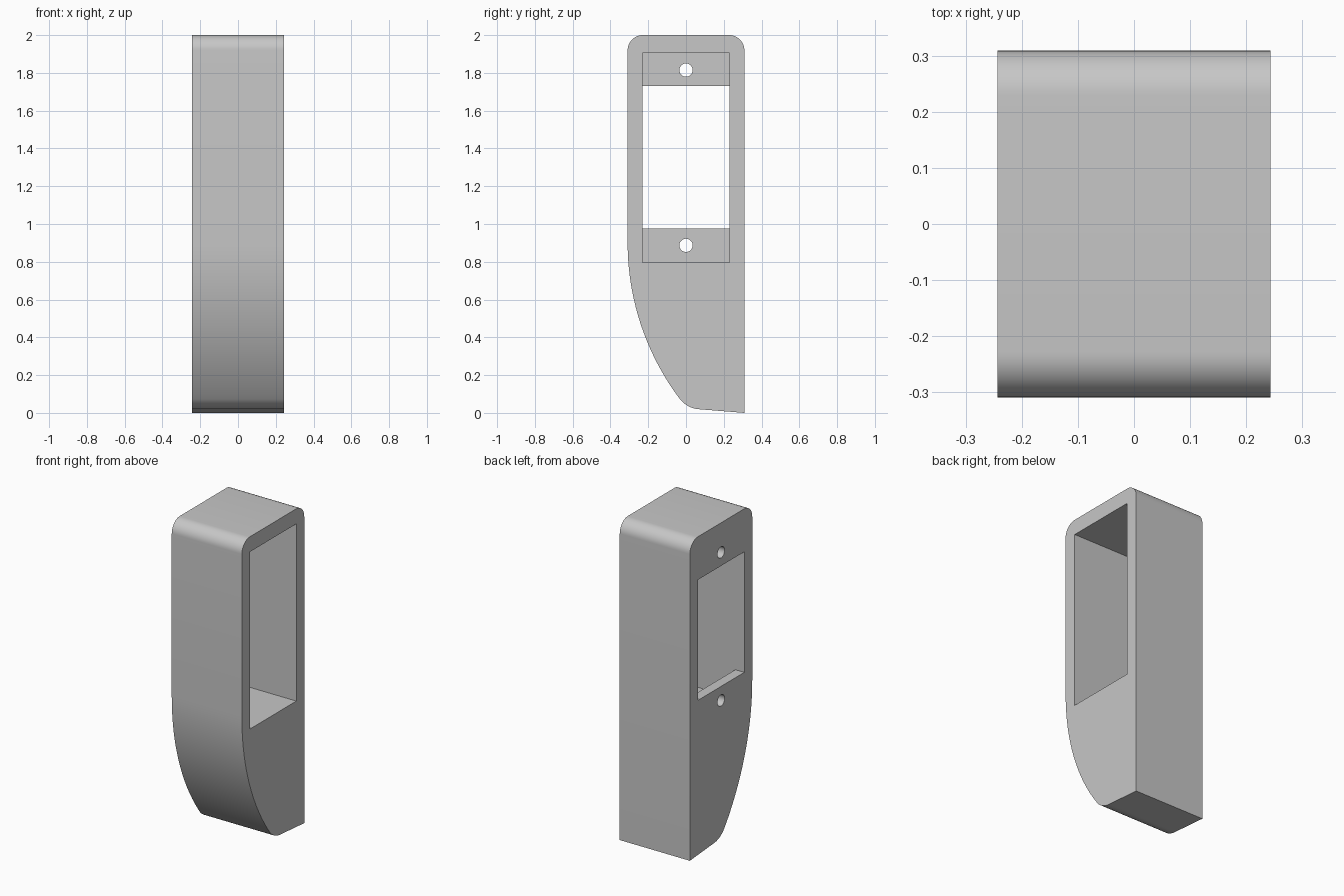
import bpy, bmesh, math
from math import cos, sin, radians
from mathutils import Vector, geometry

if "Cube" in bpy.data.objects:
    bpy.data.objects.remove(bpy.data.objects["Cube"])

HALF_X, HALF_Y = 0.243, 0.309   # half width and half depth
LIP = 0.062                     # wall left behind the pocket

grey = bpy.data.materials.new("grey plastic")
grey.use_nodes = True
colour = (0.57, 0.57, 0.57, 1)
grey.diffuse_color = colour
grey.node_tree.nodes["Principled BSDF"].inputs["Base Color"].default_value = colour


def arc(cy, cz, r, start, end, steps):
    angles = [radians(start + (end - start) * i / steps) for i in range(steps + 1)]
    return [(cy + r * cos(a), cz + r * sin(a)) for a in angles]


def prism(name, outline, x0, x1):
    """Extrude a (y, z) outline along x."""
    bm = bmesh.new()
    face = bm.faces.new([bm.verts.new((x0, y, z)) for y, z in outline])
    ext = bmesh.ops.extrude_face_region(bm, geom=[face])["geom"]
    moved = [v for v in ext if isinstance(v, bmesh.types.BMVert)]
    bmesh.ops.translate(bm, verts=moved, vec=(x1 - x0, 0, 0))
    bmesh.ops.recalc_face_normals(bm, faces=bm.faces)
    mesh = bpy.data.meshes.new(name)
    bm.to_mesh(mesh)
    bm.free()
    mesh.materials.append(grey)
    obj = bpy.data.objects.new(name, mesh)
    bpy.context.collection.objects.link(obj)
    return obj


def box(y, z0, z1):
    return [(-y, z0), (y, z0), (y, z1), (-y, z1)]


# Side outline: rounded top, straight back, sloped foot, bowed front
R = 0.08
SWEEP = 1.374
outline = arc(HALF_Y - R, 2 - R, R, 0, 90, 12)
outline += arc(-HALF_Y + R, 2 - R, R, 90, 180, 12)
front = arc(-HALF_Y + SWEEP, 0.9, SWEEP, 180, 217, 28)
outline += front
toe = Vector((*front[-1], 0))
toe_bend = toe + 0.065 * Vector((sin(radians(37)), -cos(radians(37)), 0))
toe_end = toe_bend + Vector((0.065, -0.002, 0))
curve = geometry.interpolate_bezier(toe, toe.lerp(toe_bend, 0.6),
                                    toe_end.lerp(toe_bend, 0.6), toe_end, 12)
outline += [(p.x, p.y) for p in curve[1:]]
outline.append((HALF_Y, 0))
body = prism("housing", outline, -HALF_X, HALF_X)

# Pocket from the left side, window through the lip, two screw holes
cutters = [
    prism("pocket_cutter", box(0.23, 0.795, 1.905), -HALF_X + LIP, 0.4),
    prism("window_cutter", box(0.23, 0.975, 1.73), -0.4, 0),
]
for label, z in (("upper", 1.815), ("lower", 0.887)):
    cutters.append(prism(label + "_screw_hole_cutter",
                         arc(0, z, 0.035, 0, 352.5, 47), -0.4, 0))

bpy.context.view_layer.objects.active = body
for cutter in cutters:
    mod = body.modifiers.new(cutter.name, "BOOLEAN")
    mod.object = cutter
    mod.operation = "DIFFERENCE"
    mod.solver = "EXACT"
    bpy.ops.object.modifier_apply(modifier=mod.name)
    bpy.data.objects.remove(cutter)

# Smooth the curves, keep the rims crisp
bpy.ops.object.select_all(action="DESELECT")
body.select_set(True)
bpy.ops.object.shade_smooth_by_angle(angle=radians(30))
